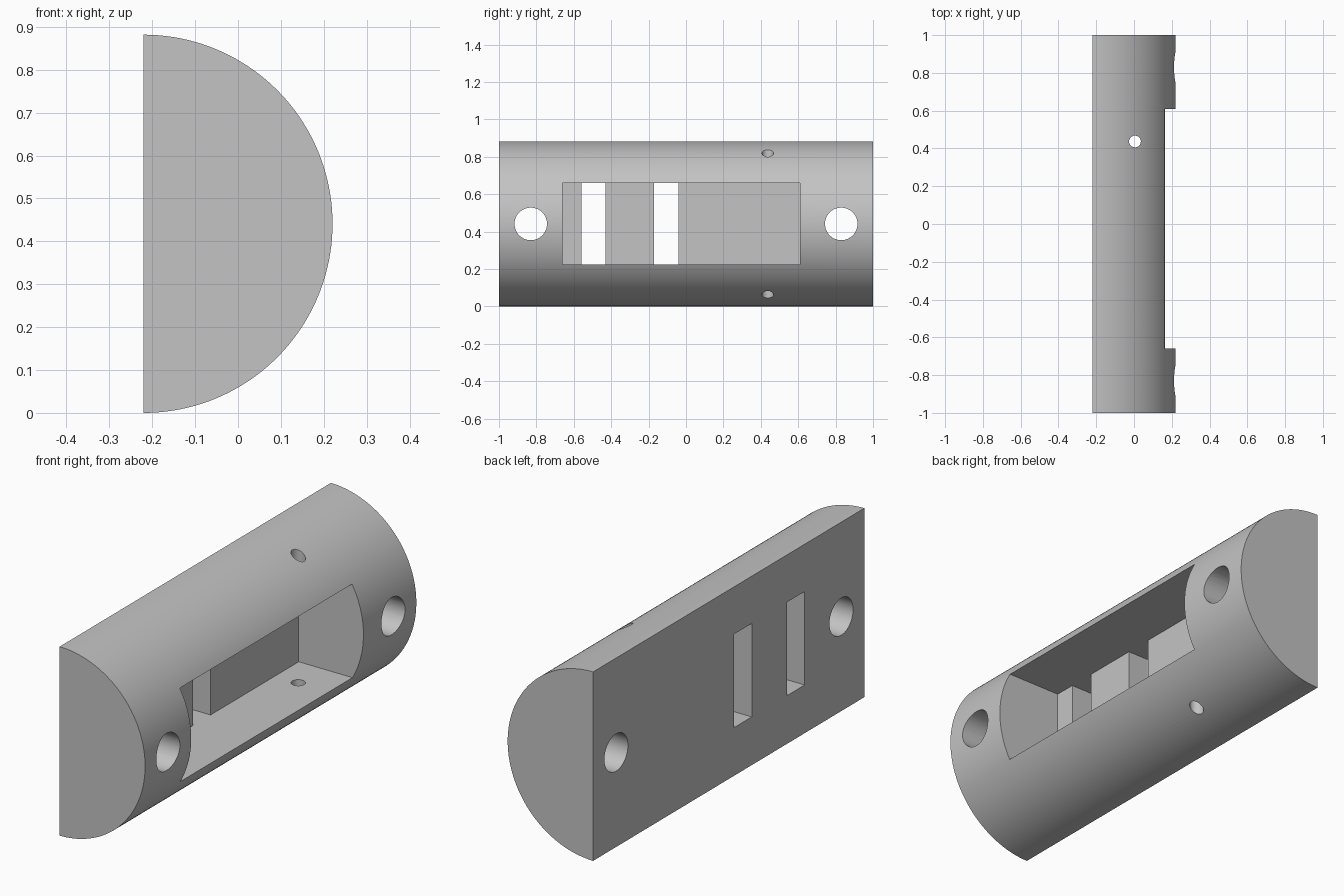
import bpy, bmesh, math
from mathutils import Matrix, Vector

cube = bpy.data.objects.get("Cube")
if cube:
    bpy.data.objects.remove(cube, do_unlink=True)

R = 0.441            # radius of the half round
BACK = -R / 2        # x of the flat back
FLOOR = BACK + 0.107 # x of the pocket floor

grey = bpy.data.materials.new("grey")
grey.use_nodes = True
colour = (0.55, 0.55, 0.55, 1)
grey.diffuse_color = colour
grey.node_tree.nodes["Principled BSDF"].inputs["Base Color"].default_value = colour


def prism(name, points, direction):
    """Extrude a closed planar outline along a vector."""
    bm = bmesh.new()
    face = bm.faces.new([bm.verts.new(p) for p in points])
    result = bmesh.ops.extrude_face_region(bm, geom=[face])
    moved = [v for v in result["geom"] if isinstance(v, bmesh.types.BMVert)]
    bmesh.ops.translate(bm, verts=moved, vec=Vector(direction))
    bmesh.ops.recalc_face_normals(bm, faces=bm.faces)
    return add_object(name, bm)


def rod(name, radius, length, centre, rotation=Matrix()):
    bm = bmesh.new()
    bmesh.ops.create_cone(bm, cap_ends=True, segments=48, radius1=radius, radius2=radius,
                          depth=length, matrix=Matrix.Translation(centre) @ rotation)
    return add_object(name, bm)


def add_object(name, bm):
    mesh = bpy.data.meshes.new(name)
    bm.to_mesh(mesh)
    bm.free()
    mesh.materials.append(grey)
    obj = bpy.data.objects.new(name, mesh)
    bpy.context.collection.objects.link(obj)
    return obj


# Half-round body
steps = 80
arc = [(BACK + R * math.cos(a), -1, R + R * math.sin(a))
       for a in (math.pi * (i / steps - 0.5) for i in range(steps + 1))]
body = prism("half_round_housing", arc, (0, 2, 0))

# Pocket with two slots through the back, as one comb-shaped cutter
front, through = 0.4, BACK - 0.1
outline = [(front, -0.66), (FLOOR, -0.66)]
for y0, y1 in ((-0.56, -0.43), (-0.17, -0.04)):
    outline += [(FLOOR, y0), (through, y0), (through, y1), (FLOOR, y1)]
outline += [(FLOOR, 0.61), (front, 0.61)]
cutters = [prism("pocket_cutter", [(x, y, 0.225) for x, y in outline], (0, 0, 0.436))]

# Mounting holes at both ends, and the narrow vertical pin hole
turn = Matrix.Rotation(math.pi / 2, 4, "Y")
for side in (-1, 1):
    cutters.append(rod("mounting_hole_cutter", 0.087, 1, (0, side * 0.83, R), turn))
cutters.append(rod("pin_hole_cutter", 0.031, 2, (0.005, 0.437, R)))

# Cut everything out of the body
bpy.ops.object.select_all(action="DESELECT")
bpy.context.view_layer.objects.active = body
body.select_set(True)
for cutter in cutters:
    cutter.hide_render = True
    mod = body.modifiers.new("cut", "BOOLEAN")
    mod.operation = "DIFFERENCE"
    mod.solver = "EXACT"
    mod.object = cutter
    bpy.ops.object.modifier_apply(modifier=mod.name)
for cutter in cutters:
    bpy.data.objects.remove(cutter, do_unlink=True)

bpy.ops.object.shade_smooth_by_angle(angle=math.radians(30))
